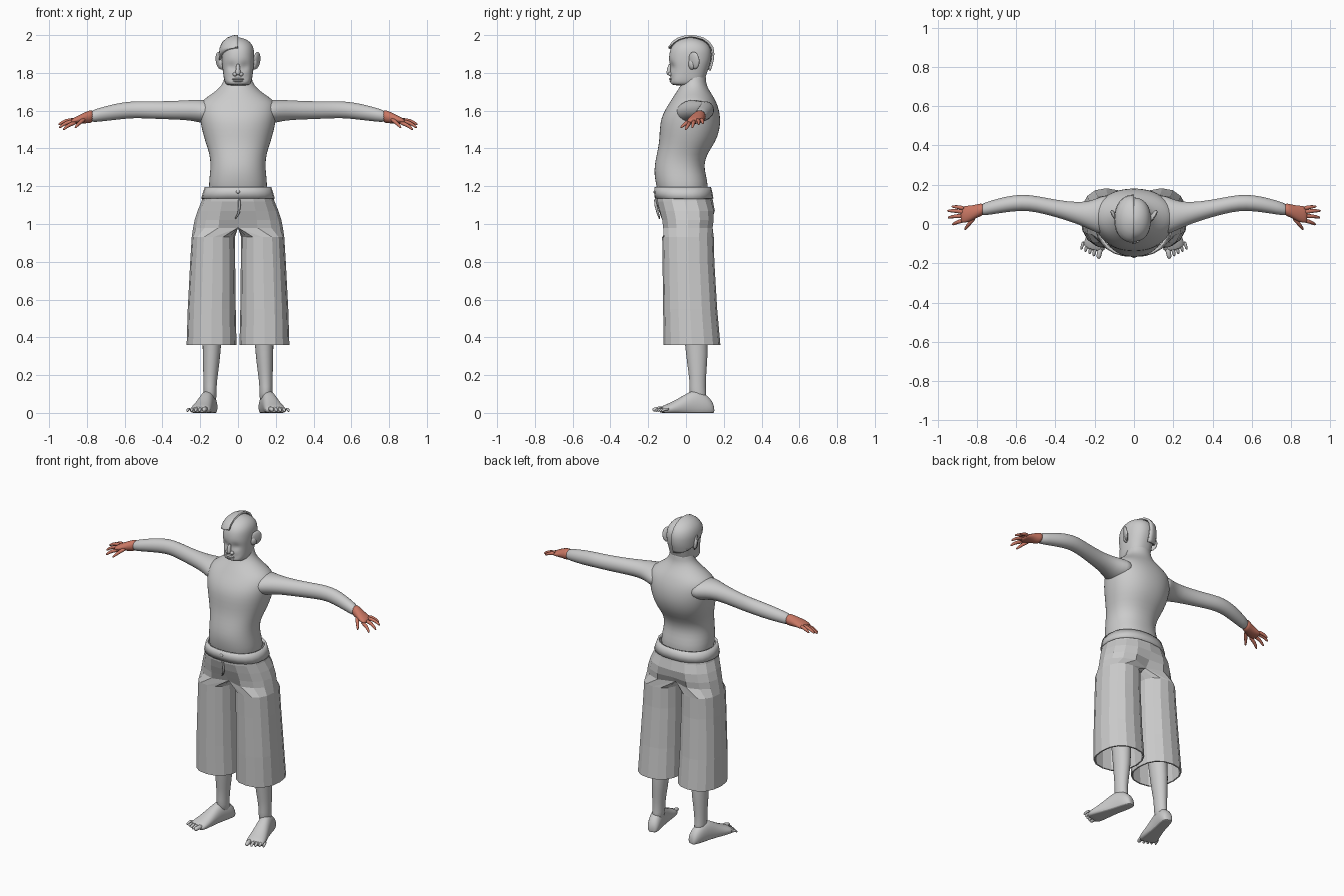
import bpy, bmesh
from math import sin, cos, pi, exp, radians
from mathutils import Vector, Matrix


def sp(v, p):
    return (1 if v >= 0 else -1) * abs(v) ** (2 / p)


def ring_z(z, rx, yf, yb, p=2.0, cx=0, n=32):
    """Horizontal ring from half width, front y and back y."""
    cy, ry = (yf + yb) / 2, (yb - yf) / 2
    return [Vector((cx + rx * sp(cos(2 * pi * i / n), p), cy + ry * sp(sin(2 * pi * i / n), p), z))
            for i in range(n)]


def ring_x(x, cy, cz, ry, rz, n=16):
    """Vertical ring across the arm."""
    return [Vector((x, cy + ry * cos(2 * pi * i / n), cz + rz * sin(2 * pi * i / n))) for i in range(n)]


def tube(pts, radii, n=8):
    """Round tube along a path, with a rounded tip."""
    pts = [Vector(p) for p in pts]
    end = (pts[-1] - pts[-2]).normalized()
    pts.append(pts[-1] + end * radii[-1] * 0.6)
    radii = list(radii) + [radii[-1] * 0.4]
    rings = []
    for i, p in enumerate(pts):
        d = pts[min(i + 1, len(pts) - 1)] - pts[max(i - 1, 0)]
        q = d.to_track_quat('Z', 'Y')
        rings.append([p + q @ Vector((radii[i] * cos(2 * pi * k / n), radii[i] * sin(2 * pi * k / n), 0))
                      for k in range(n)])
    return rings


def ball(c, r, rot=Matrix.Identity(3), n=14, m=8):
    rings = []
    for j in range(m + 1):
        a = -pi / 2 + pi * min(max(j / m, 0.02), 0.98)
        rings.append([Vector(c) + rot @ Vector((r[0] * cos(a) * cos(2 * pi * i / n),
                      r[1] * cos(a) * sin(2 * pi * i / n), r[2] * sin(a))) for i in range(n)])
    return rings


def build(name, shells, caps=True, mirror=False, sub=0, smooth=40, thick=0, offset=-1, edit=None, mat=None):
    """Loft every shell (a list of rings) into one object."""
    bm = bmesh.new()
    for rings in shells:
        vs = [[bm.verts.new(p) for p in r] for r in rings]
        n = len(vs[0])
        for a, b in zip(vs, vs[1:]):
            for i in range(n):
                bm.faces.new((a[i], a[(i + 1) % n], b[(i + 1) % n], b[i]))
        if caps:
            bm.faces.new(vs[0])
            bm.faces.new(vs[-1])
    bmesh.ops.recalc_face_normals(bm, faces=bm.faces[:])
    if edit:
        edit(bm)
    me = bpy.data.meshes.new(name)
    bm.to_mesh(me)
    bm.free()
    ob = bpy.data.objects.new(name, me)
    bpy.context.collection.objects.link(ob)
    if mat:
        me.materials.append(mat)
    if smooth:
        bpy.ops.object.select_all(action='DESELECT')
        ob.select_set(True)
        bpy.context.view_layer.objects.active = ob
        bpy.ops.object.shade_smooth_by_angle(angle=radians(smooth))
    if mirror:
        ob.modifiers.new("mirror", 'MIRROR').merge_threshold = 0.0005
    if thick:
        s = ob.modifiers.new("thickness", 'SOLIDIFY')
        s.thickness, s.offset = thick, offset
    if sub:
        s = ob.modifiers.new("smooth", 'SUBSURF')
        s.levels = s.render_levels = sub
    return ob


# Torso and neck
torso = [(1.10, .15, -.13, .11, 2.2), (1.20, .156, -.158, .12, 2.3), (1.26, .15, -.168, .105, 2.2),
         (1.31, .145, -.167, .095, 2.2), (1.37, .15, -.155, .11, 2.2), (1.43, .172, -.142, .155, 2.2),
         (1.50, .192, -.14, .18, 2.2), (1.56, .202, -.133, .183, 2.2), (1.61, .206, -.108, .174, 2.2),
         (1.645, .198, -.085, .16, 2.1), (1.67, .168, -.07, .148, 2), (1.70, .122, -.05, .128, 2),
         (1.735, .084, -.026, .108, 2), (1.77, .072, -.02, .105, 2), (1.81, .068, -.015, .105, 2)]
build("torso", [[ring_z(*t) for t in torso]], sub=1, smooth=60)

# Head, with eye sockets and brow pressed into the face
head = [(1.733, .045, -.055, .05, 2.4), (1.738, .062, -.077, .07, 2.6), (1.75, .07, -.085, .09, 2.6),
        (1.77, .075, -.086, .102, 2.5), (1.79, .078, -.084, .108, 2.4), (1.81, .081, -.084, .115, 2.3),
        (1.83, .083, -.086, .122, 2.3), (1.85, .085, -.089, .128, 2.3), (1.87, .086, -.091, .133, 2.3),
        (1.90, .087, -.089, .136, 2.2), (1.93, .084, -.082, .132, 2.2), (1.955, .072, -.065, .115, 2.1),
        (1.974, .051, -.038, .088, 2), (1.984, .026, -.005, .052, 2), (1.987, .008, .015, .032, 2)]
head_rings = [ring_z(*h) for h in head]


def face(bm):
    for v in bm.verts:
        if v.co.y < 0:
            for s in (-1, 1):
                x, z = (v.co.x - s * .036) / .022, (v.co.z - 1.835) / .017
                v.co.y += .016 * exp(-x * x - z * z)
            v.co.y += .006 * exp(-((v.co.z - 1.772) / .008) ** 2) * (abs(v.co.x) < .05)


build("head", [head_rings], sub=1, smooth=60, edit=face)
build("nose", [tube([(0, -.082, 1.85), (0, -.088, 1.825), (0, -.091, 1.797)], [.009, .012, .016]),
               ball((.016, -.084, 1.793), (.013, .012, .011)), ball((-.016, -.084, 1.793), (.013, .012, .011))],
      sub=1, smooth=60)
build("lips", [ball((0, -.079, 1.767), (.032, .012, .006)), ball((0, -.078, 1.757), (.028, .011, .006))], smooth=60)
ear_rot = Matrix.Rotation(radians(-32), 3, 'Z') @ Matrix.Rotation(radians(8), 3, 'Y')
build("ears", [ball((.099, .043, 1.866), (.011, .033, .046), ear_rot),
               ball((.088, .03, 1.845), (.014, .02, .028), ear_rot)], mirror=True, smooth=60)


# Hair covering one half of the skull, cut at the centre line and hairline
def cut_hair(bm):
    c = Vector((0, .02, 1.88))
    for v in bm.verts:
        v.co = c + (v.co - c) * 1.02
    for co, no in (((0, 0, 1.9), (-1, 0, 0)), ((0, -.085, 1.93), (0, .11, .195))):
        bmesh.ops.bisect_plane(bm, geom=bm.verts[:] + bm.edges[:] + bm.faces[:], plane_co=co,
                               plane_no=no, clear_inner=True)


build("hair", [head_rings], edit=cut_hair, thick=.012, offset=1, smooth=40)

# Arms
arm = [(.11, .05, 1.59, .11, .06), (.17, .043, 1.593, .098, .066), (.215, .043, 1.6, .078, .06),
       (.28, .053, 1.603, .056, .052), (.40, .08, 1.602, .044, .048), (.50, .103, 1.605, .042, .046),
       (.57, .11, 1.605, .042, .045), (.65, .101, 1.594, .041, .044), (.73, .083, 1.579, .036, .037),
       (.79, .07, 1.567, .031, .032)]
build("arms", [[ring_x(*a) for a in arm]], mirror=True, sub=1, smooth=60)

# Hands: palm, four fingers and thumb
skin = bpy.data.materials.new("glove_red")
skin.diffuse_color = (.60, .19, .13, 1)
palm = [(.765, .075, 1.572, .034, .035), (.79, .07, 1.567, .033, .034), (.82, .058, 1.56, .038, .028),
        (.85, .05, 1.551, .044, .021), (.875, .048, 1.545, .042, .015), (.883, .048, 1.543, .034, .008)]
fingers = [[(.86, .078, 1.552), (.895, .087, 1.55), (.925, .089, 1.533)],
           [(.86, .06, 1.551), (.912, .068, 1.549), (.947, .067, 1.528)],
           [(.86, .04, 1.546), (.91, .041, 1.538), (.944, .033, 1.512)],
           [(.85, .022, 1.541), (.90, .011, 1.524), (.922, -.002, 1.501)],
           [(.81, .035, 1.556), (.838, .004, 1.538), (.86, -.026, 1.512)]]
build("hands", [[ring_x(*p) for p in palm]] + [tube(f, [.013, .011, .007]) for f in fingers],
      mirror=True, sub=1, smooth=60, mat=skin)

# Legs, mostly hidden by the trousers
leg = [(.05, .147, .034, .03, .115), (.11, .148, .034, .015, .105), (.17, .147, .036, .02, .105),
       (.26, .142, .044, .005, .112), (.36, .138, .05, -.005, .118), (.55, .134, .056, -.03, .10),
       (.75, .13, .07, -.07, .10), (.93, .125, .085, -.09, .11)]
build("legs", [[ring_z(z, r, f, b, 2, c, 20) for z, c, r, f, b in leg]], mirror=True, sub=1, smooth=60)


# Feet: flat-soled sections from heel to ball, plus five toes
def foot_x(y):
    return .138 + (.14 - y) * .25


foot = [(.148, .016, .03), (.138, .031, .065), (.105, .039, .10), (.05, .04, .125), (.005, .043, .105),
        (-.05, .05, .07), (-.10, .056, .046), (-.138, .052, .032)]
foot_rings = [[Vector((foot_x(y) + w * sp(cos(2 * pi * i / 20), 2.3), y + .25 * w * cos(2 * pi * i / 20),
               max(0, h * (.38 + .62 * sin(2 * pi * i / 20))))) for i in range(20)] for y, w, h in foot]
toes = []
for i in range(5):
    r = .0145 if i == 0 else .0105 - .0006 * i
    x, y = .169 + .021 * i + (.004 if i else 0), -.125 + .007 * i
    tip = y - .045 + .004 * i
    toes.append(tube([(x, y + .01, .02), (x + .007, (y + tip) / 2, .021), (x + .011, tip, r + .002)], [r, r, r * .9]))
build("feet", [foot_rings] + toes, mirror=True, sub=1, smooth=60)

# Wide trousers: half-waist sections open at the middle, then one leg; mirrored
N = 16
waist = [(1.18, .177, -.162, .13, 1), (1.12, .193, -.16, .143, 1), (1.07, .214, -.148, .157, .97),
         (1.02, .23, -.135, .156, .88), (.98, .238, -.13, .15, .72)]
hips = []
for z, rx, yf, yb, k in waist:
    ring = ring_z(z, rx, yf, yb, 2.3, 0, N)
    for i in range(N // 4, 3 * N // 4 + 1):
        ring[i].x = 0
        ring[i].y *= k
    hips.append(ring)
trouser = [(.93, .131, .114, -.126, .147), (.80, .134, .119, -.124, .15), (.55, .139, .127, -.121, .165),
           (.36, .140, .132, -.118, .182)]
trouser_rings = [ring_z(z, r, f, b, 2.3, c, N) for z, c, r, f, b in trouser]


def open_middle(bm):
    bmesh.ops.delete(bm, geom=[f for f in bm.faces if all(abs(v.co.x) < 1e-5 for v in f.verts)], context='FACES')


build("trousers", [hips + trouser_rings], caps=False, mirror=True, smooth=0, thick=.008, edit=open_middle)

# Waistband, fly seam and button
build("waistband", [[ring_z(1.135, .195, -.165, .145, 2.3, 0, 24), ring_z(1.165, .186, -.168, .14, 2.3, 0, 24),
                     ring_z(1.197, .176, -.166, .132, 2.3, 0, 24)]], caps=False, thick=.012, smooth=30)
build("fly", [tube([(.006, -.163, 1.13), (.008, -.16, 1.10), (.004, -.15, 1.06), (-.012, -.14, 1.03)],
                   [.006, .007, .006, .004]),
              ball((0, -.167, 1.17), (.011, .006, .008))], smooth=60)
